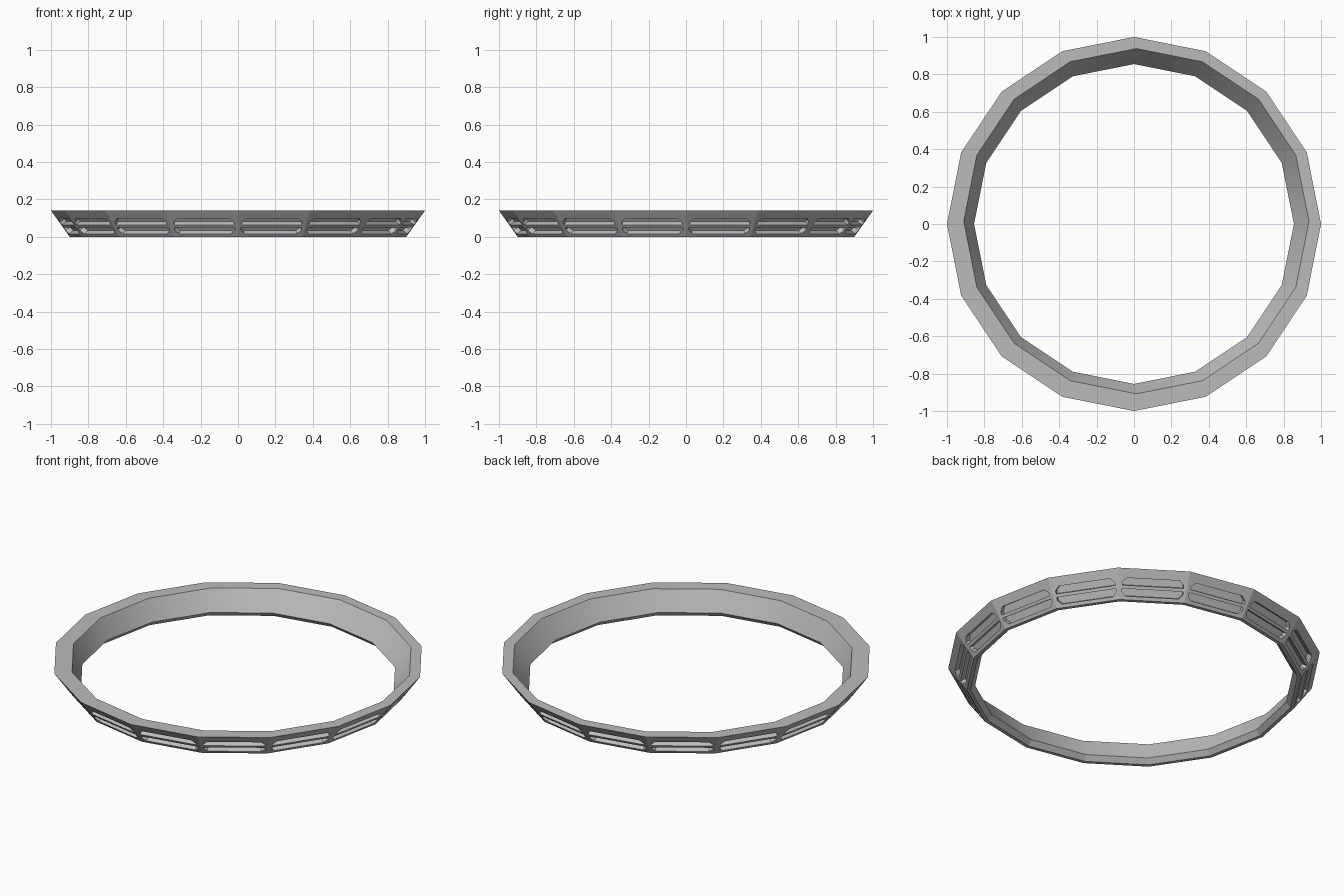
import bpy, bmesh
from math import cos, sin, pi
from mathutils import Vector

if "Cube" in bpy.data.objects:
    bpy.data.objects.remove(bpy.data.objects["Cube"])

SIDES = 16
STEP = 2 * pi / SIDES
HEIGHT, TOP_R, BASE_R = 0.14, 1.0, 0.9
DEPTH = 0.03

grey = bpy.data.materials.new("plain_grey")
grey.use_nodes = True
grey.diffuse_color = (0.5, 0.5, 0.5, 1)
grey.node_tree.nodes["Principled BSDF"].inputs["Base Color"].default_value = (0.5, 0.5, 0.5, 1)


def make_object(name, bm):
    bmesh.ops.recalc_face_normals(bm, faces=bm.faces)
    mesh = bpy.data.meshes.new(name)
    bm.to_mesh(mesh)
    bm.free()
    mesh.materials.append(grey)
    obj = bpy.data.objects.new(name, mesh)
    bpy.context.collection.objects.link(obj)
    return obj


# Faceted ring: radius, height and centre of each loop, outer base first
profile = [(BASE_R, 0, 0, 0), (TOP_R, HEIGHT, 0, 0),
           (0.923, HEIGHT, 0.0125, 0.015),
           (0.855, 0.028, 0, 0), (0.88, 0, 0, 0)]
bm = bmesh.new()
loops = [[bm.verts.new((cx + r * cos(i * STEP), cy + r * sin(i * STEP), z))
          for i in range(SIDES)] for r, z, cx, cy in profile]
for k, loop in enumerate(loops):
    nxt = loops[(k + 1) % len(loops)]
    for i in range(SIDES):
        j = (i + 1) % SIDES
        face = bm.faces.new((loop[i], loop[j], nxt[j], nxt[i]))
        face.smooth = k == 2  # rounded shading on the inner wall only
ring = make_object("ring_frame", bm)

# Slot cutters: two chamfered recesses per panel, square to the sloped wall
apothem = cos(STEP / 2)
normal = Vector((HEIGHT, 0, -(TOP_R - BASE_R) * apothem)).normalized()
slots = [((0.165, 0.064), (0.165, 0.078), (0.143, 0.097)),
         ((0.165, 0.049), (0.165, 0.035), (0.143, 0.016))]
bm = bmesh.new()
for i in range(SIDES):
    a = (i + 0.5) * STEP
    for half in slots:
        outline = list(half) + [(-x, z) for x, z in reversed(half)]
        caps = []
        for offset in (0.02, -DEPTH):
            cap = []
            for side, z in outline:
                r = apothem * (BASE_R + (TOP_R - BASE_R) * z / HEIGHT)
                p = Vector((r, side, z)) + normal * offset
                cap.append(bm.verts.new((p.x * cos(a) - p.y * sin(a),
                                         p.x * sin(a) + p.y * cos(a), p.z)))
            bm.faces.new(cap)
            caps.append(cap)
        for n in range(len(outline)):
            m = (n + 1) % len(outline)
            bm.faces.new((caps[0][n], caps[0][m], caps[1][m], caps[1][n]))
cutter = make_object("slot_cutter", bm)
cutter.hide_render = True

# Cut the recesses
cut = ring.modifiers.new("slots", "BOOLEAN")
cut.operation = "DIFFERENCE"
cut.solver = "EXACT"
cut.object = cutter
bpy.context.view_layer.objects.active = ring
bpy.ops.object.modifier_apply(modifier=cut.name)
bpy.data.objects.remove(cutter)
